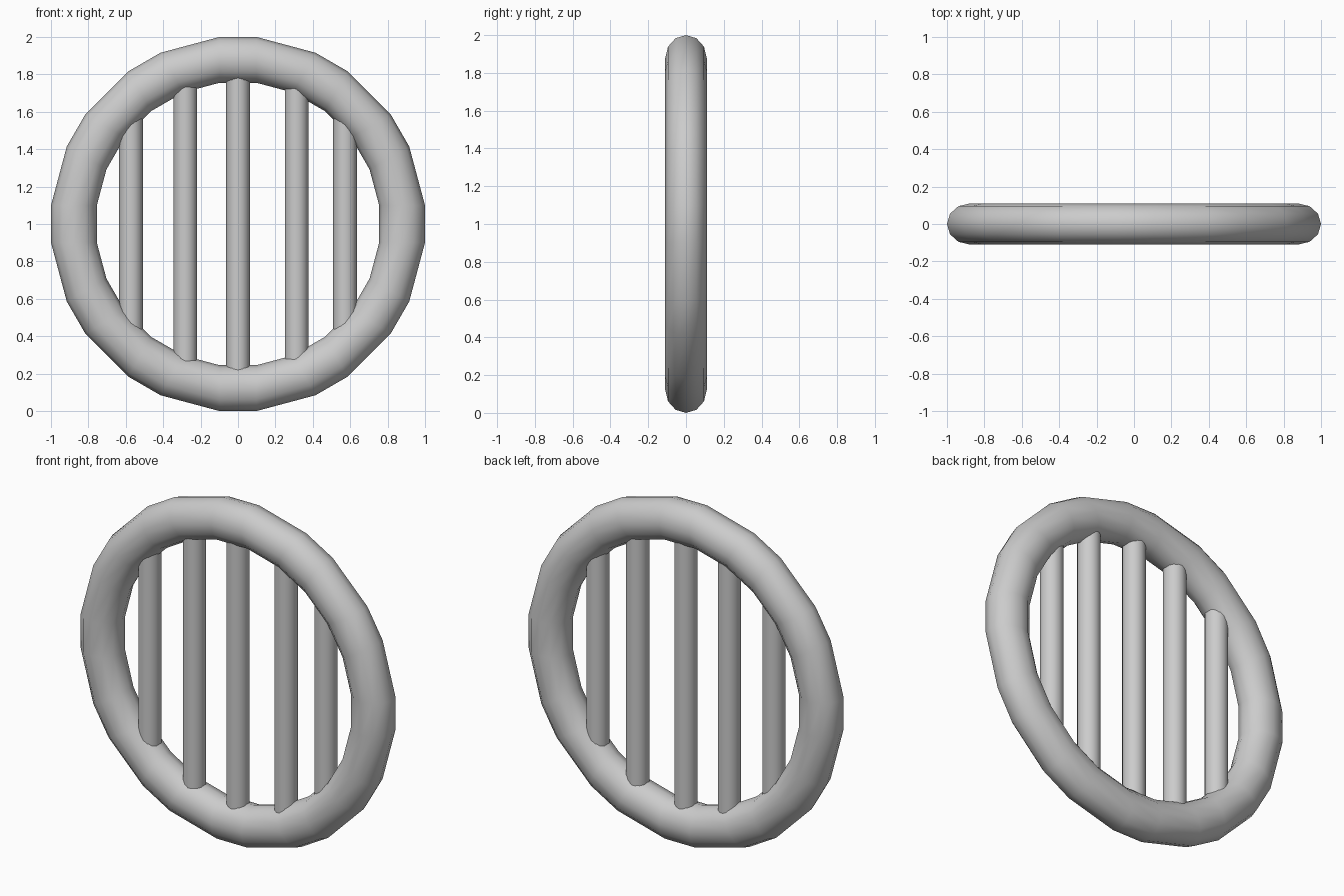
import bpy, bmesh, math

if "Cube" in bpy.data.objects:
    bpy.data.objects.remove(bpy.data.objects["Cube"])

CENTRE_Z = 1.0
PATH_R = 0.8775            # radius of the tube's centre line
TUBE_R, TUBE_Y = 0.1225, 0.11
HALF_FLAT = 0.099          # half length of each short rim segment
SIDES = 12


def finish(name, bm, angle):
    bmesh.ops.recalc_face_normals(bm, faces=bm.faces)
    mesh = bpy.data.meshes.new(name)
    bm.to_mesh(mesh)
    bm.free()
    obj = bpy.data.objects.new(name, mesh)
    bpy.context.collection.objects.link(obj)
    bpy.ops.object.select_all(action='DESELECT')
    obj.select_set(True)
    bpy.context.view_layer.objects.active = obj
    bpy.ops.object.shade_smooth_by_angle(angle=math.radians(angle))
    return obj


# Rim: twelve-sided tube whose corners are cut into short straight segments
bm = bmesh.new()
rings = []
for k in range(12):
    a = math.radians(30 * k)
    for t in (-HALF_FLAT, HALF_FLAT):
        ring = []
        for j in range(SIDES):
            b = 2 * math.pi * j / SIDES
            r = PATH_R + TUBE_R * math.cos(b)
            ring.append(bm.verts.new((r * math.cos(a) - t * math.sin(a),
                                      TUBE_Y * math.sin(b),
                                      CENTRE_Z + r * math.sin(a) + t * math.cos(a))))
        rings.append(ring)
for i, ring in enumerate(rings):
    nxt = rings[(i + 1) % len(rings)]
    for j in range(SIDES):
        m = (j + 1) % SIDES
        bm.faces.new((ring[j], ring[m], nxt[m], nxt[j]))
finish("rim", bm, 60)

# Bars: upright rods whose ends are buried in the rim
for i, x in enumerate((-0.572, -0.282, 0.0, 0.313, 0.572)):
    half = math.sqrt(PATH_R ** 2 - x ** 2)
    bm = bmesh.new()
    bmesh.ops.create_cone(bm, cap_ends=True, segments=16,
                          radius1=0.063, radius2=0.063, depth=2 * half)
    bmesh.ops.translate(bm, verts=bm.verts, vec=(x, 0, CENTRE_Z))
    finish(f"bar_{i + 1}", bm, 40)
